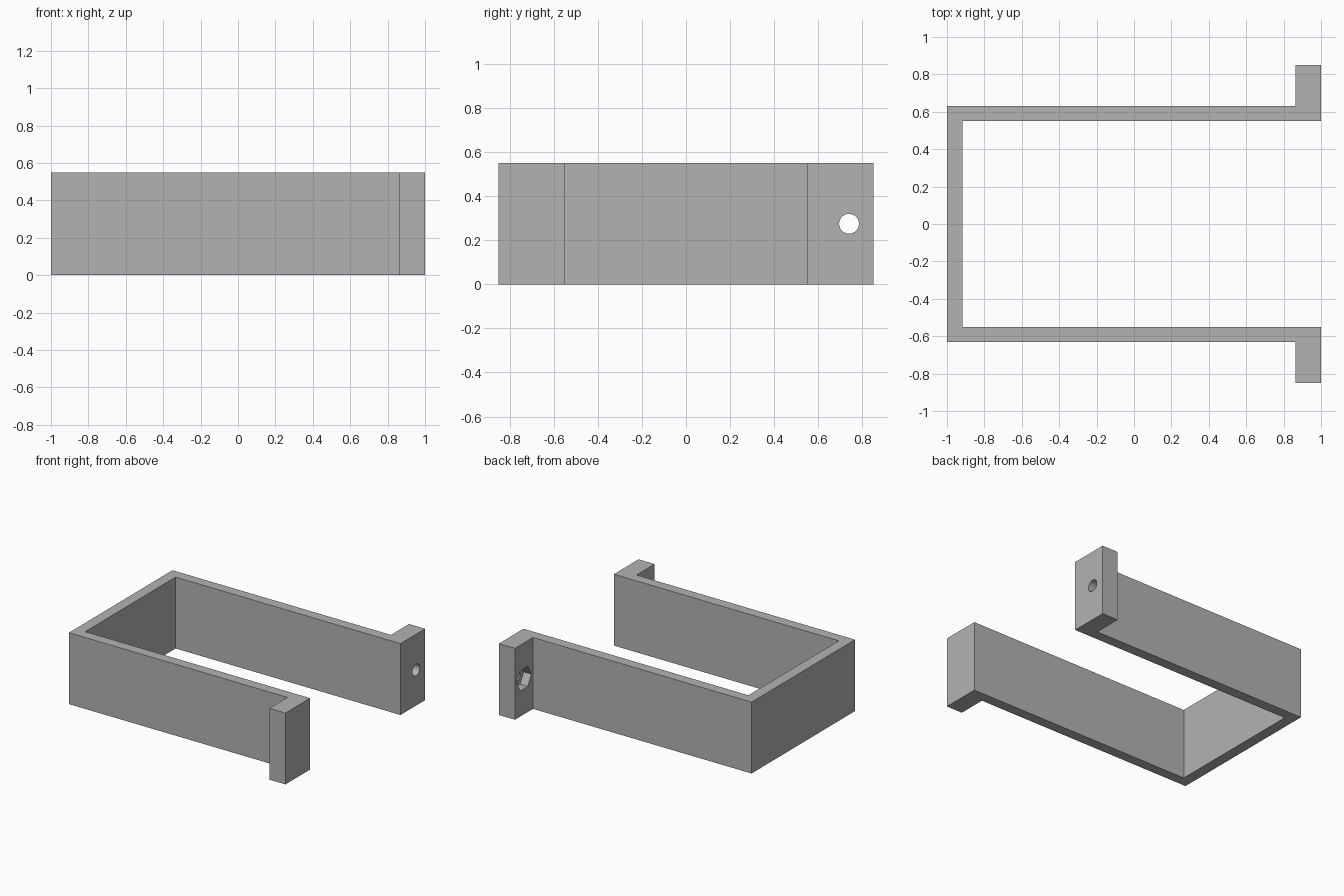
import bpy, bmesh
from math import pi
from mathutils import Matrix

cube = bpy.data.objects.get("Cube")
if cube:
    bpy.data.objects.remove(cube, do_unlink=True)

HEIGHT = 0.55
TAB_X = 0.863          # inner face of the mounting tabs
HOLE_Y, HOLE_Z = 0.74, HEIGHT / 2

grey = bpy.data.materials.new("plain grey")
grey.use_nodes = True
colour = (0.45, 0.45, 0.45, 1)
grey.diffuse_color = colour
grey.node_tree.nodes["Principled BSDF"].inputs["Base Color"].default_value = colour


def add_object(name, bm):
    bmesh.ops.recalc_face_normals(bm, faces=bm.faces)
    mesh = bpy.data.meshes.new(name)
    bm.to_mesh(mesh)
    bm.free()
    mesh.materials.append(grey)
    obj = bpy.data.objects.new(name, mesh)
    bpy.context.collection.objects.link(obj)
    return obj


def cut_prism(target, name, sides, radius, x0, x1):
    """Cut a prism lying along x out of the target."""
    bm = bmesh.new()
    place = Matrix.Translation(((x0 + x1) / 2, HOLE_Y, HOLE_Z)) \
        @ Matrix.Rotation(pi / 2, 4, 'Y') @ Matrix.Rotation(pi / 2, 4, 'Z')
    bmesh.ops.create_cone(bm, cap_ends=True, segments=sides, radius1=radius,
                          radius2=radius, depth=x1 - x0, matrix=place)
    # Turn the hexagon so two corners point along y
    if sides == 6:
        corner = max(abs(v.co.y - HOLE_Y) for v in bm.verts)
        if corner < radius * 0.95:
            bmesh.ops.rotate(bm, verts=bm.verts, cent=(0, HOLE_Y, HOLE_Z),
                             matrix=Matrix.Rotation(pi / 6, 3, 'X'))
    cutter = add_object(name, bm)
    cutter.hide_render = True
    mod = target.modifiers.new(name, 'BOOLEAN')
    mod.operation = 'DIFFERENCE'
    mod.solver = 'EXACT'
    mod.object = cutter
    bpy.context.view_layer.objects.active = target
    bpy.ops.object.modifier_apply(modifier=name)
    bpy.data.objects.remove(cutter, do_unlink=True)


# U-shaped bracket: half outline, mirrored across y, extruded upward
half = [(-1, 0.63), (TAB_X, 0.63), (TAB_X, 0.85), (1, 0.85),
        (1, 0.55), (-0.917, 0.55)]
outline = half + [(x, -y) for x, y in reversed(half)]
bm = bmesh.new()
base = bm.faces.new([bm.verts.new((x, y, 0)) for x, y in outline])
top = bmesh.ops.extrude_face_region(bm, geom=[base])
bmesh.ops.translate(bm, vec=(0, 0, HEIGHT),
                    verts=[g for g in top["geom"] if isinstance(g, bmesh.types.BMVert)])
bracket = add_object("u_bracket", bm)

# Bolt hole and hexagonal nut pocket in the back tab only
cut_prism(bracket, "bolt_hole", 32, 0.045, 0.7, 1.1)
cut_prism(bracket, "nut_pocket", 6, 0.09, 0.8, TAB_X + 0.065)

# Smooth the round hole, keep every edge of the bracket sharp
bpy.ops.object.select_all(action='DESELECT')
bracket.select_set(True)
bpy.context.view_layer.objects.active = bracket
bpy.ops.object.shade_smooth_by_angle(angle=pi / 6)
